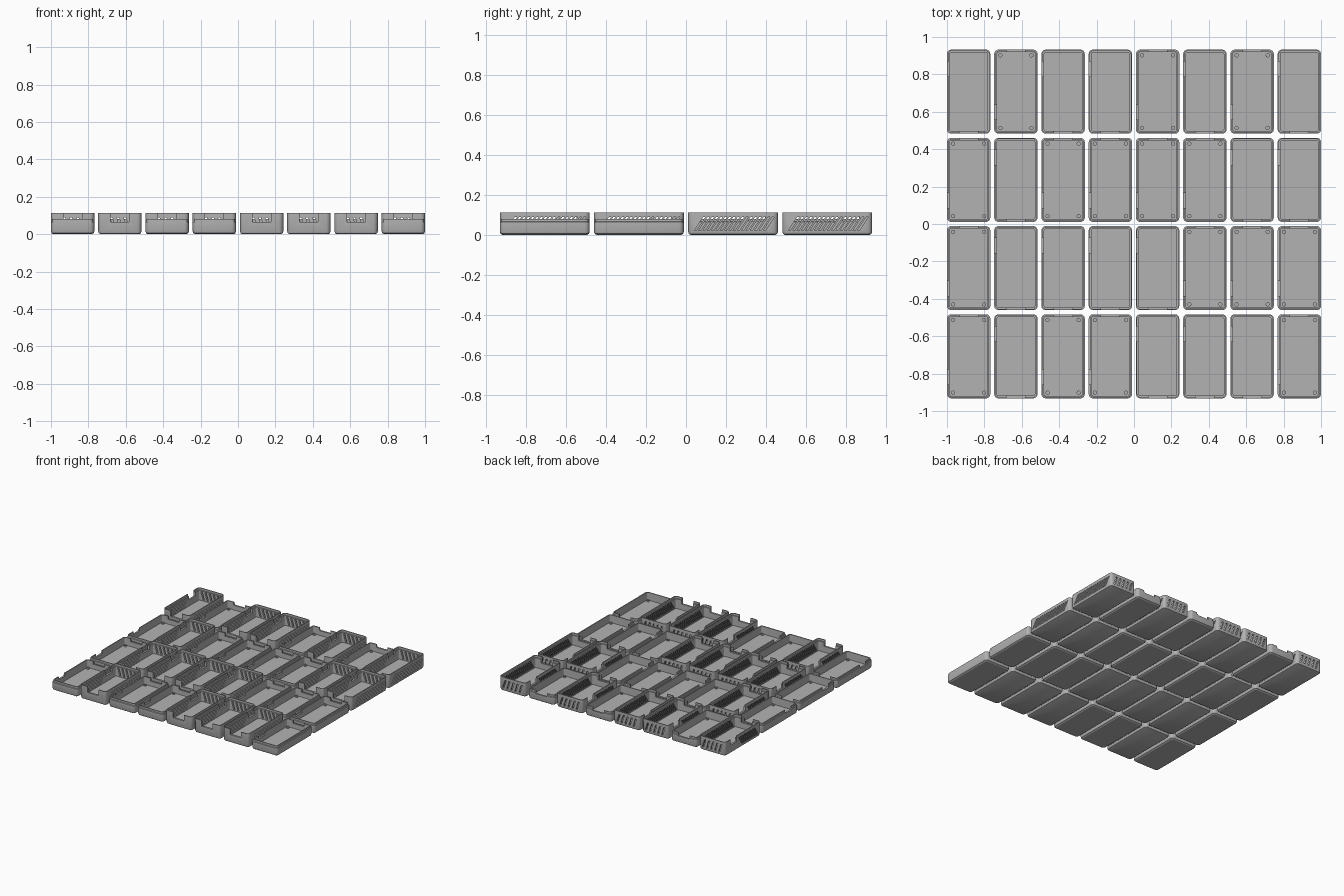
import bpy, bmesh, math

if "Cube" in bpy.data.objects:
    bpy.data.objects.remove(bpy.data.objects["Cube"])

W, L = 0.232, 0.45            # tray footprint
PX, PY = 0.2526, 0.4717       # grid spacing
FLOOR = 0.018

grey = bpy.data.materials.new("plain grey")
grey.diffuse_color = (0.45, 0.45, 0.45, 1)
grey.use_nodes = True
grey.node_tree.nodes["Principled BSDF"].inputs["Base Color"].default_value = grey.diffuse_color


def ring(bm, inset, z, segs=5):
    """Rounded rectangle loop of vertices."""
    hx, hy, r = W / 2 - inset, L / 2 - inset, max(0.024 - inset, 0.006)
    verts = []
    for k, (sx, sy) in enumerate([(1, 1), (-1, 1), (-1, -1), (1, -1)]):
        for i in range(segs + 1):
            a = math.pi / 2 * (k + i / segs)
            verts.append(bm.verts.new((sx * (hx - r) + r * math.cos(a),
                                       sy * (hy - r) + r * math.sin(a), z)))
    return verts


def shell(profile):
    """Tray wall swept from (inset, z) profile, closed under and at the floor."""
    bm = bmesh.new()
    rings = [ring(bm, i, z) for i, z in profile]
    n = len(rings[0])
    for a, b in zip(rings, rings[1:]):
        for j in range(n):
            bm.faces.new((a[j], a[(j + 1) % n], b[(j + 1) % n], b[j]))
    bm.faces.new(rings[0][::-1])
    bm.faces.new(rings[-1])
    bmesh.ops.recalc_face_normals(bm, faces=bm.faces)
    return bm


def prism(bm, axis, lo, hi, a0, a1, z0, z1, lean=0.0):
    """Box crossing a wall along x or y, optionally leaning along the wall."""
    quad = [(a0, z0), (a1, z0), (a1 + lean, z1), (a0 + lean, z1)]
    ends = []
    for d in (lo, hi):
        ends.append([bm.verts.new((d, a, z) if axis == "x" else (a, d, z))
                     for a, z in quad])
    p, q = ends
    bm.faces.new(p)
    bm.faces.new(q[::-1])
    for i in range(4):
        j = (i + 1) % 4
        bm.faces.new((p[j], p[i], q[i], q[j]))


def make_object(name, bm):
    bmesh.ops.recalc_face_normals(bm, faces=bm.faces)
    me = bpy.data.meshes.new(name)
    bm.to_mesh(me)
    bm.free()
    ob = bpy.data.objects.new(name, me)
    bpy.context.collection.objects.link(ob)
    return ob


def carve(name, body_bm, cut_bm):
    """Cut the openings and return the finished mesh."""
    body, cutter = make_object(name, body_bm), make_object("cutter", cut_bm)
    cutter.hide_render = True
    mod = body.modifiers.new("openings", "BOOLEAN")
    mod.object, mod.operation, mod.solver = cutter, "DIFFERENCE", "EXACT"
    dg = bpy.context.evaluated_depsgraph_get()
    me = bpy.data.meshes.new_from_object(body.evaluated_get(dg))
    for ob in (body, cutter):
        bpy.data.objects.remove(ob)
    me.name = name
    me.materials.clear()
    me.materials.append(grey)
    return me


X0, X1 = W / 2 - 0.03, W / 2 + 0.01
Y0, Y1 = L / 2 - 0.03, L / 2 + 0.01

# Tall vented half: stepped rim, port notches, slanted vents
tall_bm = shell([(0.013, 0), (0.004, 0.005), (0, 0.015), (0, 0.112), (0.007, 0.112),
                 (0.007, 0.096), (0.015, 0.096), (0.015, FLOOR)])
cut = bmesh.new()
prism(cut, "y", -Y1, -Y0, -0.05, 0.05, 0.065, 0.13)          # front port
prism(cut, "x", -X1, -X0, 0.08, 0.16, 0.066, 0.13)           # left port
for i in range(17):                                          # side vents
    y = -0.195 + i * 0.0216
    prism(cut, "x", X0, X1, y, y + 0.011, 0.022, 0.089, 0.045)
    if y < 0.015:
        prism(cut, "x", -X1, -X0, y, y + 0.011, 0.022, 0.089, 0.045)
for i in range(5):                                           # rear vents
    x = 0.088 - i * 0.036
    prism(cut, "y", Y0, Y1, x - 0.012, x, 0.024, 0.089, -0.02)
tall_mesh = carve("vented_tray", tall_bm, cut)

# Shallow half: raised lip, port notches
low_bm = shell([(0.014, 0), (0.004, 0.006), (0, 0.017), (0, 0.064), (0.006, 0.066),
                (0.006, 0.08), (0.014, 0.08), (0.014, FLOOR)])
cut = bmesh.new()
prism(cut, "y", Y0, Y1, -0.05, 0.05, 0.056, 0.1)             # rear port
prism(cut, "x", -X1, -X0, -0.15, -0.07, 0.056, 0.1)          # left port
low_mesh = carve("shallow_tray", low_bm, cut)

# Screw bosses: four small hollow rings on the floor of the shallow half
boss_bm = bmesh.new()
for sx in (-1, 1):
    for sy in (-1, 1):
        cx, cy, n = sx * (W / 2 - 0.033), sy * (L / 2 - 0.031), 16
        loops = []
        for r, z in ((0.011, FLOOR), (0.011, 0.027), (0.006, 0.027), (0.006, FLOOR + 0.001)):
            loops.append([boss_bm.verts.new((cx + r * math.cos(2 * math.pi * k / n),
                                             cy + r * math.sin(2 * math.pi * k / n), z))
                          for k in range(n)])
        for a, b in zip(loops, loops[1:]):
            for k in range(n):
                m = (k + 1) % n
                boss_bm.faces.new((a[k], a[m], b[m], b[k]))
        boss_bm.faces.new(loops[-1])
        boss_bm.faces.new(loops[0][::-1])
boss_bm.normal_update()
boss_mesh = bpy.data.meshes.new("screw_bosses")
boss_bm.to_mesh(boss_mesh)
boss_bm.free()
boss_mesh.materials.append(grey)

# Grid of trays: rows from back to front, o = shallow, T = vented
rows = ["ToTToToT", "oToooo" + "TT", "oTTTTooo", "oTooTTTo"]
first = {}
for r, row in enumerate(rows):
    for c, kind in enumerate(row):
        loc = ((c - 3.5) * PX, (1.5 - r) * PY, 0)
        parts = [tall_mesh] if kind == "T" else [low_mesh, boss_mesh]
        for me in parts:
            ob = bpy.data.objects.new(f"{me.name}_{r}_{c}", me)
            ob.location = loc
            bpy.context.collection.objects.link(ob)
            first.setdefault(me.name, ob)

# Smooth rounded corners, keep hard edges
bpy.ops.object.select_all(action="DESELECT")
for ob in first.values():
    ob.select_set(True)
    bpy.context.view_layer.objects.active = ob
bpy.ops.object.shade_smooth_by_angle(angle=math.radians(30))
